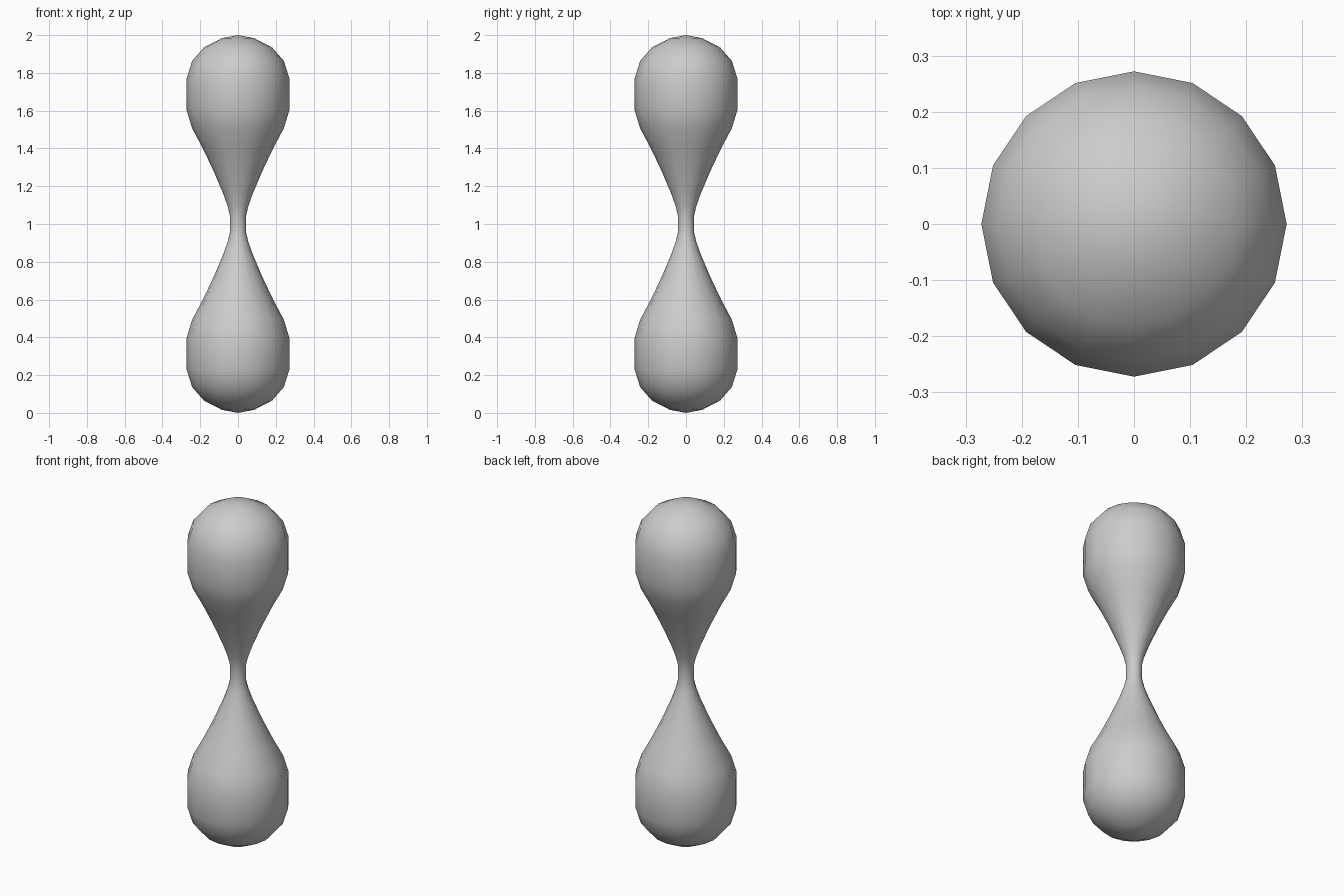
import bpy, bmesh, math

if "Cube" in bpy.data.objects:
    bpy.data.objects.remove(bpy.data.objects["Cube"])

SIDES = 16
# Lower half profile (radius, height); upper half is its mirror about z = 1
lower = [(0.085, 0.016), (0.18, 0.065), (0.243, 0.137), (0.272, 0.23), (0.272, 0.397),
         (0.243, 0.493), (0.187, 0.598), (0.129, 0.72), (0.08, 0.835), (0.055, 0.905), (0.043, 0.955)]
profile = lower + [(r, 2 - z) for r, z in reversed(lower)]

# Lathe the double bulb with a narrow neck
bm = bmesh.new()
rings = []
for r, z in profile:
    rings.append([bm.verts.new((r * math.cos(2 * math.pi * i / SIDES),
                                r * math.sin(2 * math.pi * i / SIDES), z))
                  for i in range(SIDES)])
for a, b in zip(rings, rings[1:]):
    for i in range(SIDES):
        j = (i + 1) % SIDES
        bm.faces.new((a[i], a[j], b[j], b[i]))

# Rounded end caps
for ring, z in ((rings[0], 0.0), (rings[-1], 2.0)):
    pole = bm.verts.new((0, 0, z))
    for i in range(SIDES):
        bm.faces.new((ring[i], ring[(i + 1) % SIDES], pole))
bmesh.ops.recalc_face_normals(bm, faces=bm.faces)
for f in bm.faces:
    f.smooth = True

mesh = bpy.data.meshes.new("hourglass_bulb")
bm.to_mesh(mesh)
bm.free()
bpy.context.collection.objects.link(bpy.data.objects.new("hourglass_bulb", mesh))
